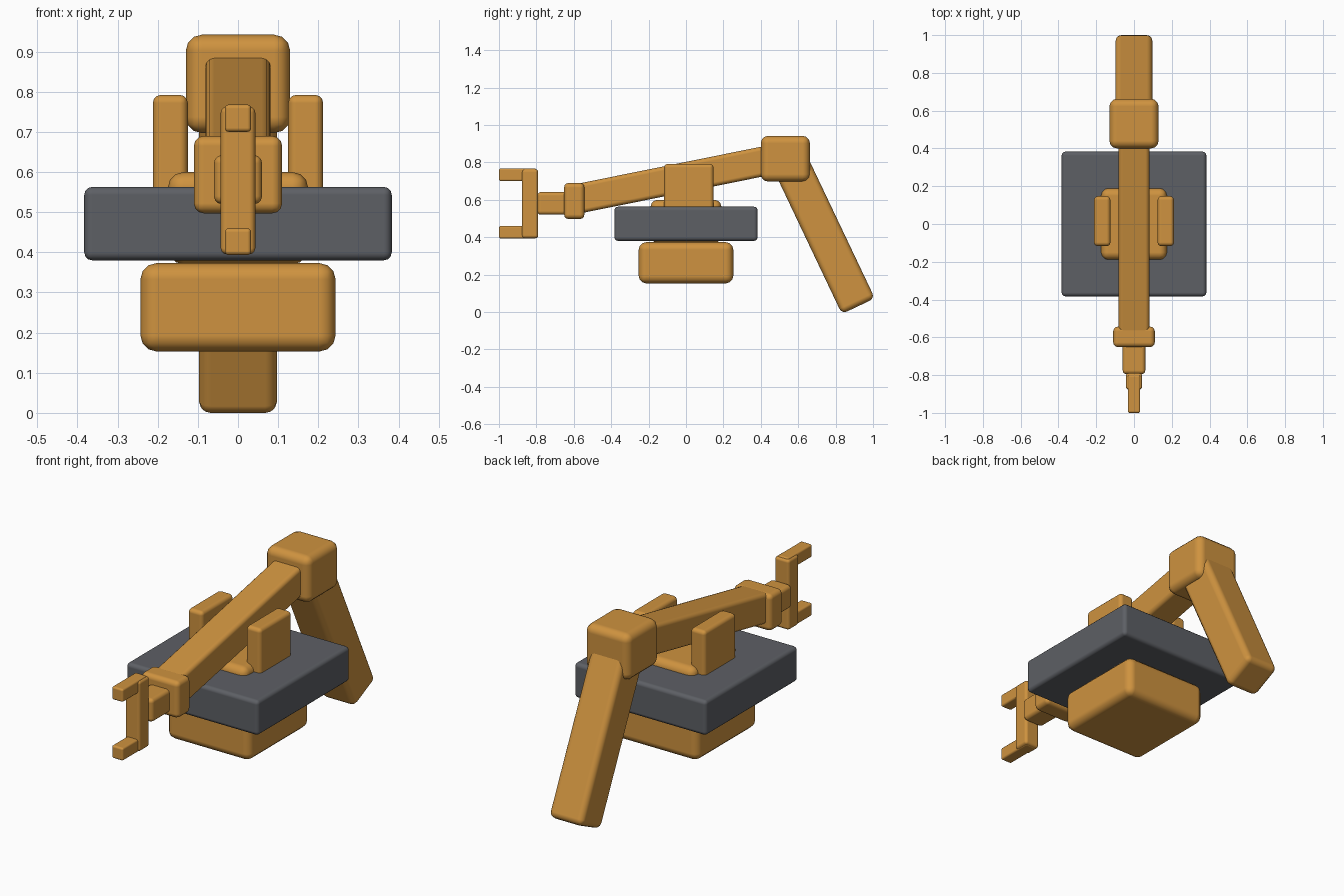
import bpy
import math
from mathutils import Vector

if "Cube" in bpy.data.objects:
    bpy.data.objects.remove(bpy.data.objects["Cube"], do_unlink=True)


def make_material(name, rgb):
    mat = bpy.data.materials.new(name)
    mat.use_nodes = True
    mat.diffuse_color = (*rgb, 1)
    mat.node_tree.nodes["Principled BSDF"].inputs["Base Color"].default_value = (*rgb, 1)
    return mat


ORANGE = make_material("machine orange", (0.62, 0.29, 0.05))
GREY = make_material("slate grey", (0.11, 0.116, 0.13))


def rounded_block(name, center, size, radius, mat=ORANGE, tilt=0.0):
    """Box with softly rounded edges, tilted about the x axis."""
    bpy.ops.mesh.primitive_cube_add(size=1, location=center)
    ob = bpy.context.object
    ob.name = name
    ob.scale = size
    bpy.ops.object.transform_apply(location=False, rotation=False, scale=True)
    ob.rotation_euler.x = tilt
    ob.data.materials.append(mat)
    bpy.ops.object.shade_smooth_by_angle(angle=math.radians(40))
    bevel = ob.modifiers.new("rounded edges", "BEVEL")
    bevel.width = radius
    bevel.segments = 3
    bevel.harden_normals = True
    return ob


def span_block(name, x, y, z, radius, mat=ORANGE):
    """Upright block given by its (low, high) range on each axis."""
    ranges = (x, y, z)
    return rounded_block(name, [sum(r) / 2 for r in ranges],
                         [r[1] - r[0] for r in ranges], radius, mat)


def beam(name, start, end, width, depth, radius):
    """Block running between two (y, z) points in the middle plane."""
    a, b = Vector((0, *start)), Vector((0, *end))
    d = b - a
    return rounded_block(name, (a + b) / 2, (width, d.length, depth), radius,
                         tilt=math.atan2(d.z, d.y))


def wide(half):
    return (-half, half)


# Base, platform and turntable
span_block("base_block", wide(0.243), wide(0.253), (0.153, 0.373), 0.04)
span_block("platform", wide(0.383), wide(0.383), (0.38, 0.563), 0.02, GREY)
span_block("turntable", wide(0.175), wide(0.19), (0.37, 0.6), 0.04)

# Shoulder cheeks on either side of the arm
for side, x in (("left", (0.125, 0.212)), ("right", (-0.212, -0.125))):
    span_block(side + "_shoulder_cheek", x, (-0.117, 0.147), (0.5, 0.792), 0.02)

# Arm segments and elbow
beam("forearm", (-0.585, 0.604), (0.5, 0.823), 0.163, 0.158, 0.022)
span_block("elbow", wide(0.13), (0.4, 0.663), (0.697, 0.942), 0.04)
beam("lower_arm", (0.9215, 0.0314), (0.545, 0.824), 0.195, 0.195, 0.03)

# Wrist
span_block("wrist_collar", wide(0.11), (-0.652, -0.543), (0.497, 0.69), 0.025)
span_block("wrist_link", wide(0.06), (-0.795, -0.6), (0.52, 0.642), 0.02)

# Gripper
span_block("gripper_palm", wide(0.043), (-0.877, -0.79), (0.395, 0.763), 0.015)
for level, z in (("upper", (0.7, 0.768)), ("lower", (0.393, 0.46))):
    span_block(level + "_gripper_finger", wide(0.033), (-1.0, -0.8), z, 0.01)
